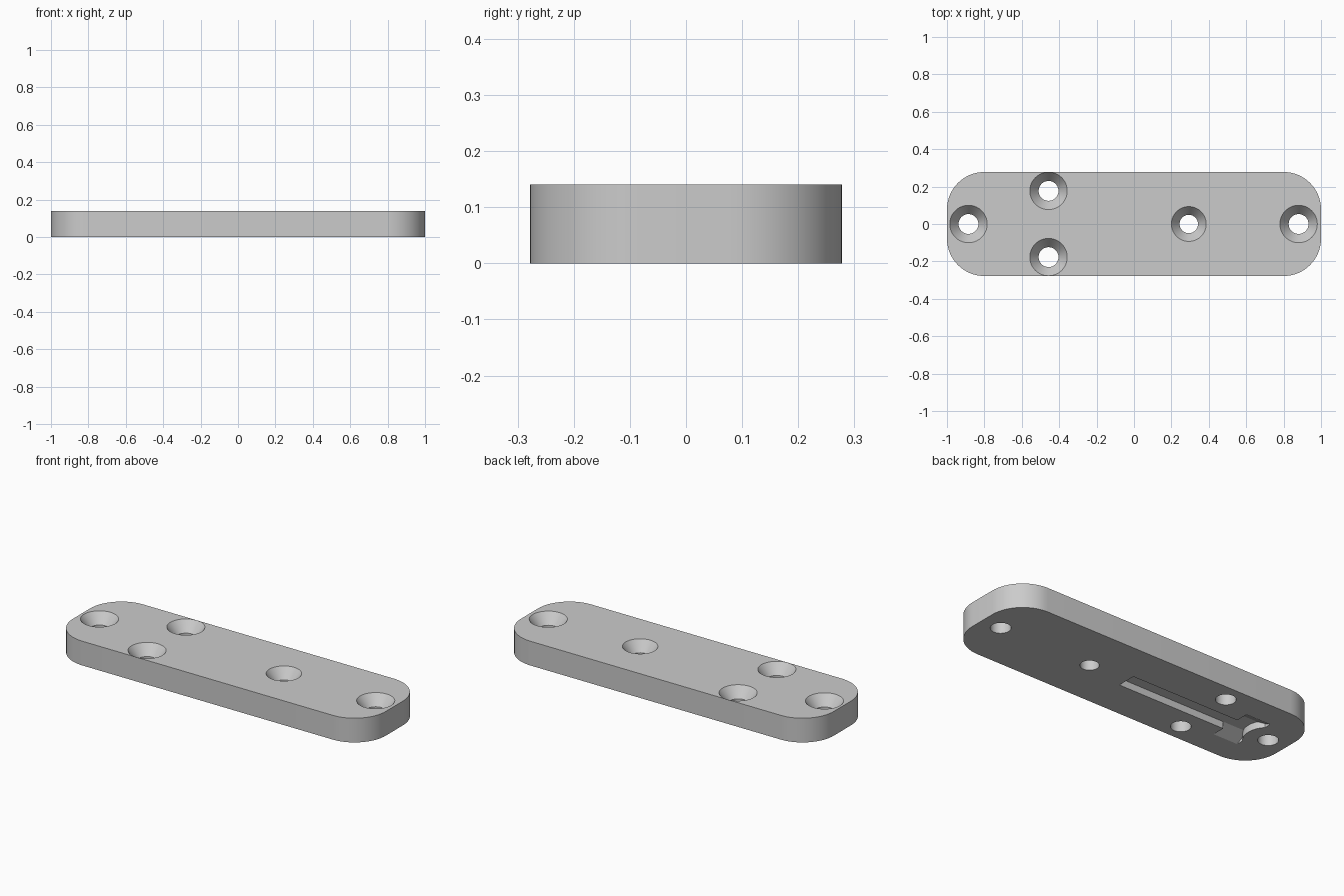
import bpy, bmesh, math

cube = bpy.data.objects.get("Cube")
if cube:
    bpy.data.objects.remove(cube, do_unlink=True)

HEIGHT, HALF_WIDTH, CORNER = 0.14, 0.278, 0.2
grey = bpy.data.materials.new("plain_grey")
grey.use_nodes = True
grey.diffuse_color = (0.6, 0.6, 0.6, 1)
grey.node_tree.nodes["Principled BSDF"].inputs["Base Color"].default_value = (0.6, 0.6, 0.6, 1)


def make_object(name, bm):
    bmesh.ops.recalc_face_normals(bm, faces=bm.faces)
    mesh = bpy.data.meshes.new(name)
    bm.to_mesh(mesh)
    bm.free()
    mesh.materials.append(grey)
    obj = bpy.data.objects.new(name, mesh)
    bpy.context.collection.objects.link(obj)
    return obj


def prism(name, points, direction):
    """Extrude a closed outline of 3D points along a direction."""
    bm = bmesh.new()
    face = bm.faces.new([bm.verts.new(p) for p in points])
    extruded = bmesh.ops.extrude_face_region(bm, geom=[face])["geom"]
    verts = [v for v in extruded if isinstance(v, bmesh.types.BMVert)]
    bmesh.ops.translate(bm, verts=verts, vec=direction)
    return make_object(name, bm)


def lathe(name, x, y, profile, sides=64):
    """Closed round solid from (radius, height) rings."""
    bm = bmesh.new()
    angles = [2 * math.pi * i / sides for i in range(sides)]
    rings = [[bm.verts.new((x + r * math.cos(a), y + r * math.sin(a), z)) for a in angles]
             for r, z in profile]
    for low, high in zip(rings, rings[1:]):
        for i in range(sides):
            j = (i + 1) % sides
            bm.faces.new((low[i], low[j], high[j], high[i]))
    bm.faces.new(rings[0][::-1])
    bm.faces.new(rings[-1])
    return make_object(name, bm)


def subtract(target, cutter):
    cutter.hide_render = True
    mod = target.modifiers.new("cut", 'BOOLEAN')
    mod.operation, mod.solver, mod.object = 'DIFFERENCE', 'EXACT', cutter
    bpy.context.view_layer.objects.active = target
    bpy.ops.object.modifier_apply(modifier=mod.name)
    bpy.data.objects.remove(cutter, do_unlink=True)


# Plate with rounded corners
outline = []
for quarter, (sx, sy) in enumerate([(1, 1), (-1, 1), (-1, -1), (1, -1)]):
    for step in range(17):
        a = math.pi / 2 * (quarter + step / 16)
        outline.append((sx * (1 - CORNER) + CORNER * math.cos(a),
                        sy * (HALF_WIDTH - CORNER) + CORNER * math.sin(a), 0))
plate = prism("mounting_plate", outline, (0, 0, HEIGHT))

# Countersunk screw holes
holes = [(-0.885, 0, 0.1, 0.053), (0.88, 0, 0.1, 0.053), (0.293, 0, 0.093, 0.049),
         (-0.457, 0.177, 0.1, 0.053), (-0.457, -0.177, 0.1, 0.053)]
for x, y, rim, bore in holes:
    sink = HEIGHT - 0.06
    slope = (rim - bore) / 0.06
    profile = [(bore, -0.05), (bore, sink), (rim + slope * 0.02, HEIGHT + 0.02)]
    subtract(plate, lathe("hole_cutter", x, y, profile))

# Underside slot
slot = prism("slot_cutter", [(-0.7, -0.055, -0.05), (0.05, -0.055, -0.05),
                             (0.05, 0.055, -0.05), (-0.7, 0.055, -0.05)], (0, 0, 0.09))
subtract(plate, slot)

# Wider slot end with sloping sides, leaving a round wall about the end hole
head = prism("slot_end_cutter", [(-0.79, -0.13, -0.05), (-0.79, -0.13, 0), (-0.79, -0.055, 0.04),
                                 (-0.79, 0.055, 0.04), (-0.79, 0.13, 0), (-0.79, 0.13, -0.05)],
             (0.155, 0, 0))
subtract(head, lathe("boss_cutter", -0.885, 0, [(0.13, -0.1), (0.13, 0.1)]))
subtract(plate, head)

# Smooth curved walls with sharp rims
bpy.ops.object.select_all(action='DESELECT')
plate.select_set(True)
bpy.context.view_layer.objects.active = plate
bpy.ops.object.shade_smooth_by_angle(angle=math.radians(25))
